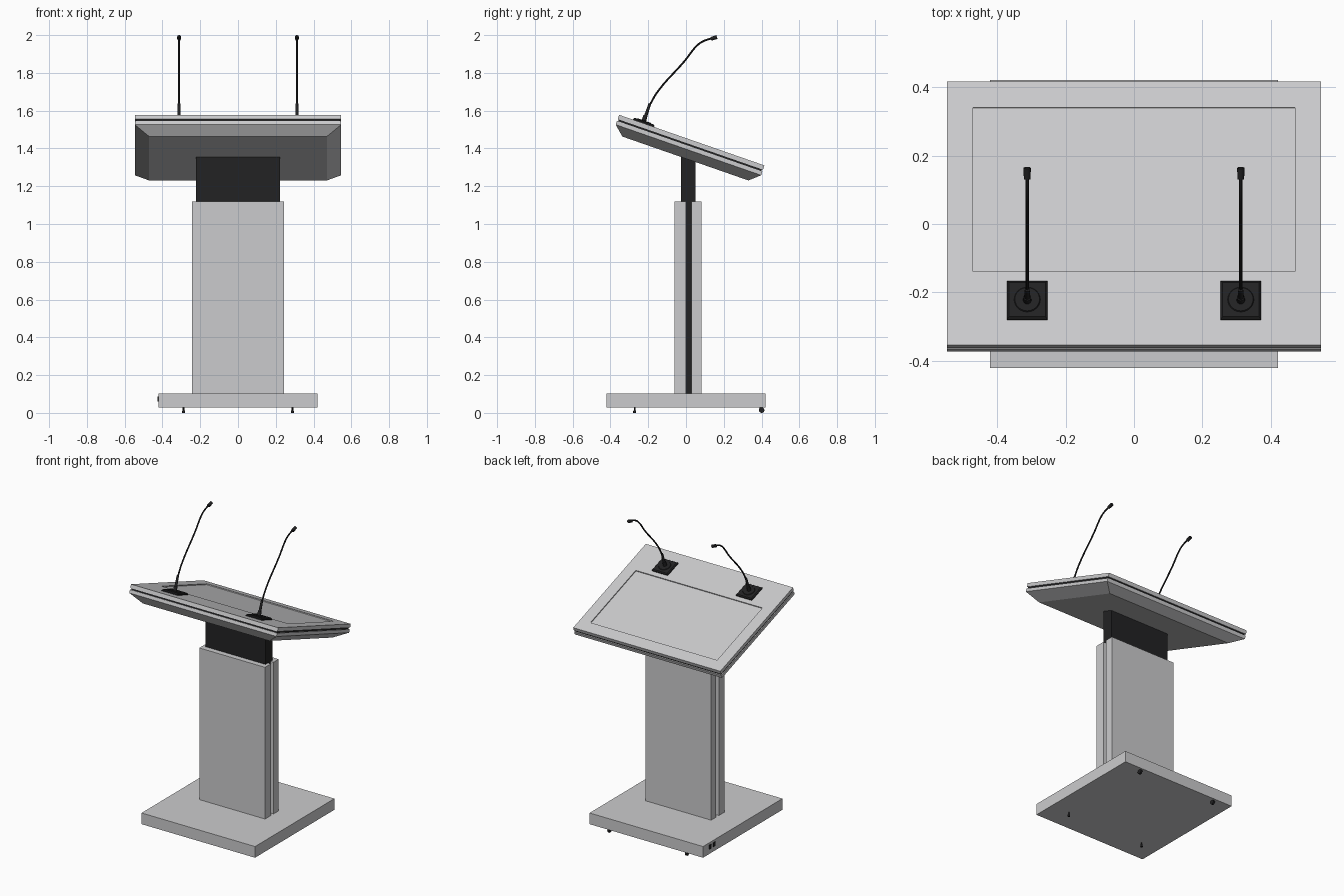
import bpy, bmesh, math
from mathutils import Vector, Matrix

if "Cube" in bpy.data.objects:
    bpy.data.objects.remove(bpy.data.objects["Cube"], do_unlink=True)


def material(name, rgb):
    mat = bpy.data.materials.new(name)
    mat.use_nodes = True
    color = (*rgb, 1)
    mat.diffuse_color = color
    mat.node_tree.nodes["Principled BSDF"].inputs["Base Color"].default_value = color
    return mat


SILVER = material("silver grey", (0.6, 0.6, 0.61))
BLACK = material("matte black", (0.016, 0.016, 0.017))

# Tilted frame of the desk: origin on its upper front edge, y down the slope
TILT = Matrix.Translation((0, -0.354, 1.578)) @ Matrix.Rotation(math.radians(-19.2), 4, "X")
FLAT = Matrix.Identity(4)


def add(name, bm, mat, frame=FLAT, smooth=False):
    bmesh.ops.recalc_face_normals(bm, faces=bm.faces)
    mesh = bpy.data.meshes.new(name)
    bm.to_mesh(mesh)
    bm.free()
    mesh.materials.append(mat)
    ob = bpy.data.objects.new(name, mesh)
    bpy.context.collection.objects.link(ob)
    ob.matrix_world = frame
    if smooth:
        bpy.ops.object.select_all(action="DESELECT")
        ob.select_set(True)
        bpy.context.view_layer.objects.active = ob
        bpy.ops.object.shade_smooth_by_angle(angle=math.radians(40))
    return ob


def box_mesh(x, y, z):
    bm = bmesh.new()
    bmesh.ops.create_cube(bm, size=1)
    for v in bm.verts:
        v.co = [r[0] if c < 0 else r[1] for c, r in zip(v.co, (x, y, z))]
    return bm


def box(name, x, y, z, mat, frame=FLAT):
    return add(name, box_mesh(x, y, z), mat, frame)


def rod(name, a, b, r1, r2, mat, frame=FLAT, sides=16):
    a, b = Vector(a), Vector(b)
    bm = bmesh.new()
    bmesh.ops.create_cone(bm, cap_ends=True, segments=sides, radius1=r1, radius2=r2,
                          depth=(b - a).length)
    turn = (b - a).to_track_quat("Z", "Y").to_matrix().to_4x4()
    bm.transform(Matrix.Translation((a + b) / 2) @ turn)
    return add(name, bm, mat, frame, smooth=True)


def tube(name, points, radius, mat):
    curve = bpy.data.curves.new(name, "CURVE")
    curve.dimensions = "3D"
    curve.bevel_depth = radius
    curve.bevel_resolution = 2
    curve.resolution_u = 5
    curve.use_fill_caps = True
    spline = curve.splines.new("BEZIER")
    spline.bezier_points.add(len(points) - 1)
    for bp, p in zip(spline.bezier_points, points):
        bp.co = p
        bp.handle_left_type = bp.handle_right_type = "AUTO"
    curve.materials.append(mat)
    ob = bpy.data.objects.new(name, curve)
    bpy.context.collection.objects.link(ob)
    bpy.ops.object.select_all(action="DESELECT")
    ob.select_set(True)
    bpy.context.view_layer.objects.active = ob
    bpy.ops.object.convert(target="MESH")
    bpy.ops.object.shade_smooth_by_angle(angle=math.radians(40))


# Foot plate and column: two shells around a telescoping core
box("base_plate", (-0.421, 0.421), (-0.421, 0.421), (0.028, 0.103), SILVER)
box("column_front_shell", (-0.244, 0.244), (-0.062, 0.001), (0.103, 1.12), SILVER)
box("column_back_shell", (-0.244, 0.244), (0.028, 0.082), (0.103, 1.12), SILVER)
box("column_core", (-0.222, 0.222), (-0.026, 0.05), (0.103, 1.365), BLACK)

# Front feet and back casters
for side, s in (("left", 1), ("right", -1)):
    x = 0.288 * s
    rod(side + "_foot", (x, -0.272, 0.012), (x, -0.272, 0.03), 0.004, 0.004, BLACK)
    rod(side + "_foot_pad", (x, -0.272, 0), (x, -0.272, 0.012), 0.008, 0.007, BLACK)
    rod(side + "_caster", (x - 0.006, 0.4, 0.015), (x + 0.006, 0.4, 0.015), 0.015, 0.015, BLACK)
    box(side + "_caster_fork", (x - 0.004, x + 0.004), (0.388, 0.408), (0.015, 0.03), BLACK)

# Sockets on the side of the base
for i, y in enumerate((0.345, 0.305)):
    box(f"socket_{i + 1}", (-0.425, -0.42), (y - 0.01, y + 0.01), (0.06, 0.088), BLACK)

# Desk top with a shallow sunken writing area
W, L = 0.546, 0.815
bm = box_mesh((-W, W), (0, L), (-0.024, 0))
bm.faces.ensure_lookup_table()
top = max(bm.faces, key=lambda f: f.calc_center_median().z)
bmesh.ops.inset_individual(bm, faces=[top], thickness=0.05)
for v in top.verts:
    v.co.x = math.copysign(0.47, v.co.x)
    v.co.y = 0.228 if v.co.y < L / 2 else 0.736
bmesh.ops.inset_individual(bm, faces=[top], thickness=0.0002, depth=-0.006)
add("desk_top", bm, SILVER, TILT)

# Dark seam, lower slab and tapered underside
box("desk_seam", (-W + 0.006, W - 0.006), (0.006, L - 0.006), (-0.035, -0.023), BLACK, TILT)
box("desk_lower_slab", (-W, W), (0, L), (-0.055, -0.034), SILVER, TILT)
bm = box_mesh((-W, W), (0, L), (-0.103, -0.055))
for v in bm.verts:
    if v.co.z < -0.1:
        v.co.x = math.copysign(0.47, v.co.x)
        v.co.y = 0.054 if v.co.y < L / 2 else 0.761
add("desk_underside", bm, SILVER, TILT)

# Gooseneck microphones on square mounts
for side, s in (("left", 1), ("right", -1)):
    x, u, h = 0.312 * s, 0.137, 0.059
    name = side + "_microphone_"
    bm = box_mesh((x - h, x + h), (u - h, u + h), (-0.001, 0.012))
    edges = [e for e in bm.edges if all(v.co.z > 0 for v in e.verts)]
    bmesh.ops.bevel(bm, geom=edges, offset=0.006, segments=1, affect="EDGES")
    add(name + "mount", bm, BLACK, TILT)
    rod(name + "ring", (x, u, 0.01), (x, u, 0.015), 0.04, 0.036, BLACK, TILT, 24)
    rod(name + "socket", (x, -0.228, 1.53), (x, -0.214, 1.575), 0.013, 0.011, BLACK)
    rod(name + "sleeve", (x, -0.214, 1.57), (x, -0.191, 1.638), 0.009, 0.007, BLACK)
    path = [(-0.192, 1.63), (-0.152, 1.698), (-0.008, 1.862), (0.062, 1.948),
            (0.092, 1.968), (0.14, 1.984)]
    tube(name + "neck", [(x, y, z) for y, z in path], 0.005, BLACK)
    rod(name + "head", (x, 0.132, 1.98), (x, 0.164, 1.99), 0.01, 0.0105, BLACK)
